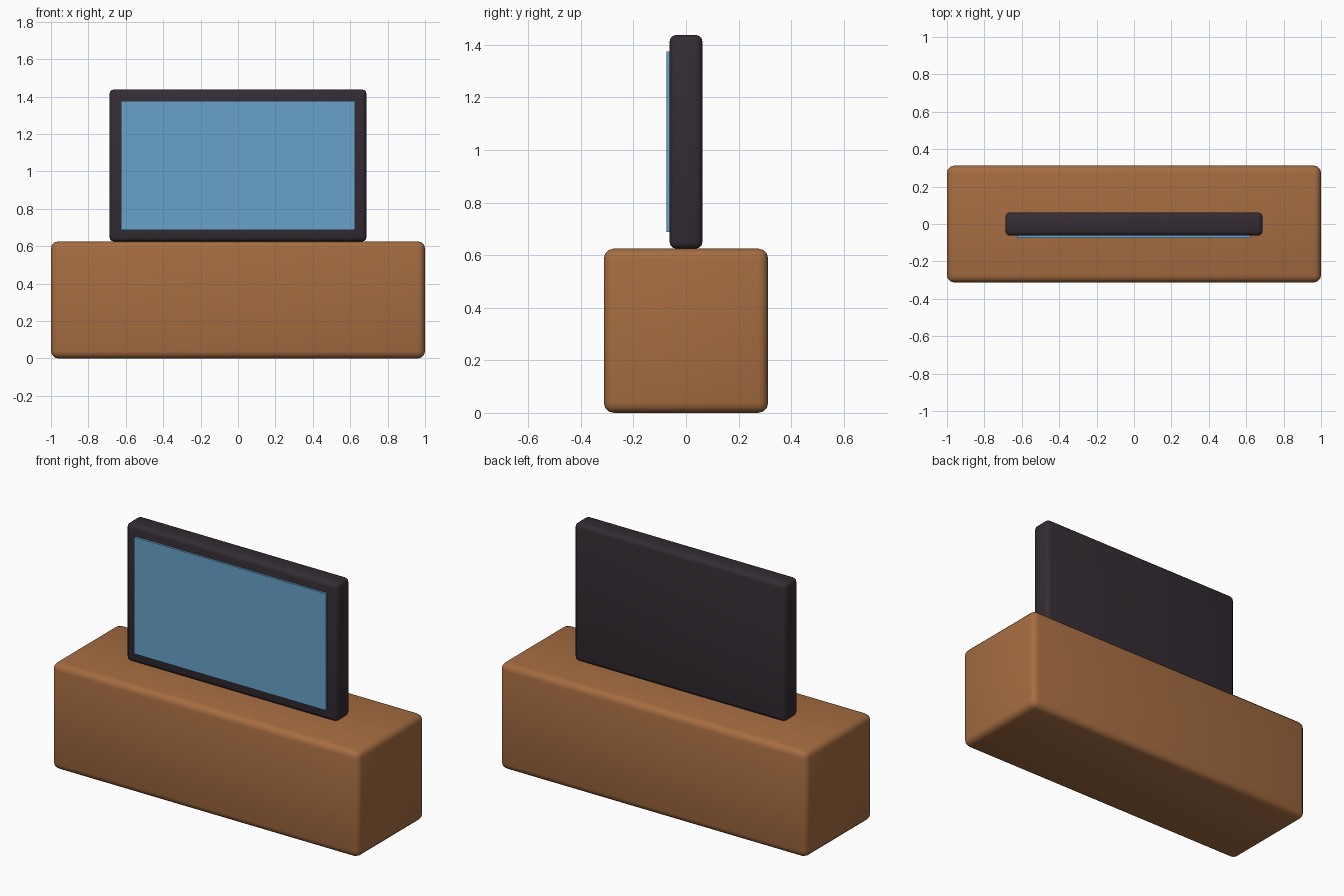
import bpy
import math

cube = bpy.data.objects.get("Cube")
if cube:
    bpy.data.objects.remove(cube, do_unlink=True)


def material(name, rgb):
    mat = bpy.data.materials.new(name)
    mat.use_nodes = True
    color = (*rgb, 1.0)
    mat.diffuse_color = color
    mat.node_tree.nodes["Principled BSDF"].inputs["Base Color"].default_value = color
    return mat


def box(name, size, center, mat, bevel=0.0):
    bpy.ops.mesh.primitive_cube_add(size=1, location=center)
    obj = bpy.context.object
    obj.name = name
    obj.scale = size
    bpy.ops.object.transform_apply(location=False, rotation=False, scale=True)
    obj.data.materials.append(mat)
    if bevel:
        mod = obj.modifiers.new("Rounded edges", "BEVEL")
        mod.width = bevel
        mod.segments = 3
        bpy.ops.object.modifier_apply(modifier=mod.name)
        bpy.ops.object.shade_smooth_by_angle(angle=math.radians(40))
    return obj


wood = material("Warm wood", (0.38, 0.152, 0.053))
plastic = material("Dark plastic", (0.034, 0.025, 0.033))
glass = material("Blue screen", (0.14, 0.36, 0.59))

# Low cabinet with rounded edges
box("cabinet", (2.0, 0.625, 0.625), (0, 0, 0.3125), wood, 0.038)

# Television housing standing on the cabinet
box("television_housing", (1.375, 0.125, 0.8125), (0, 0, 1.03125), plastic, 0.025)

# Screen panel standing slightly proud of the housing front
box("screen", (1.25, 0.025, 0.6875), (0, -0.0625, 1.03125), glass)
